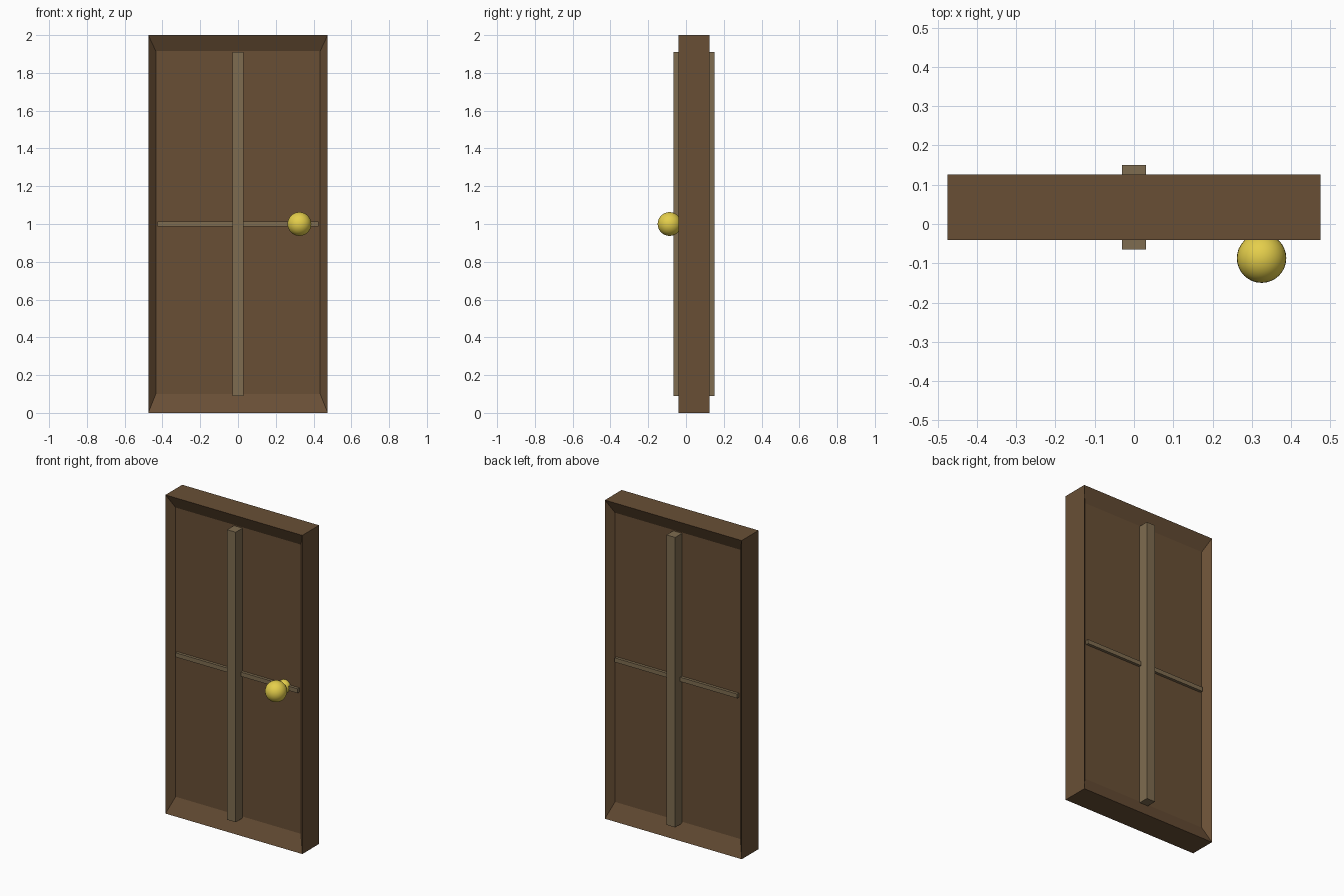
import bpy, bmesh
from mathutils import Matrix, Vector

if "Cube" in bpy.data.objects:
    bpy.data.objects.remove(bpy.data.objects["Cube"])

MID_Y = 0.0425  # middle of the door's thickness


def material(name, color):
    m = bpy.data.materials.new(name)
    m.diffuse_color = (*color, 1)
    m.use_nodes = True
    m.node_tree.nodes["Principled BSDF"].inputs["Base Color"].default_value = m.diffuse_color
    return m


def finish(name, bm, mat, smooth=False):
    bmesh.ops.recalc_face_normals(bm, faces=bm.faces)
    for f in bm.faces:
        f.smooth = smooth
    me = bpy.data.meshes.new(name)
    bm.to_mesh(me)
    bm.free()
    me.materials.append(mat)
    ob = bpy.data.objects.new(name, me)
    bpy.context.collection.objects.link(ob)
    return ob


def box_mesh(size, center):
    bm = bmesh.new()
    bmesh.ops.create_cube(bm, size=1, matrix=Matrix.Translation(center) @ Matrix.Diagonal((*size, 1)))
    return bm


def ball(name, radius, center, mat):
    bm = bmesh.new()
    bmesh.ops.create_uvsphere(bm, u_segments=32, v_segments=16, radius=radius,
                              matrix=Matrix.Translation(center))
    return finish(name, bm, mat, True)


wood = material("dark_wood", (0.14, 0.078, 0.036))
trim = material("light_wood", (0.21, 0.15, 0.08))
brass = material("brass", (0.78, 0.62, 0.07))

# Door slab: front and back sink to a flat panel with sloped borders
bm = box_mesh((0.95, 0.166, 2.0), Vector((0, MID_Y, 1.0)))
bm.faces.ensure_lookup_table()
for face in [f for f in bm.faces if abs(f.normal.y) > 0.9]:
    side = 1 if face.normal.y > 0 else -1
    bmesh.ops.inset_individual(bm, faces=[face], thickness=0.03)
    for v in face.verts:
        v.co.x = 0.435 if v.co.x > 0 else -0.435
        v.co.z = 1.915 if v.co.z > 1 else 0.1
        v.co.y = MID_Y + side * 0.04
finish("door_slab", bm, wood)

# Crossing bars, running through the panel to both sides
finish("vertical_bar", box_mesh((0.06, 0.216, 1.82), Vector((0, MID_Y, 1.0))), trim)
finish("horizontal_bar", box_mesh((0.85, 0.115, 0.027), Vector((0, MID_Y, 1.0))), trim)

# Door knob with a smaller ball as its base
ball("knob", 0.063, (0.325, -0.087, 1.0), brass)
ball("knob_base", 0.04, (0.325, -0.005, 1.0), brass)
